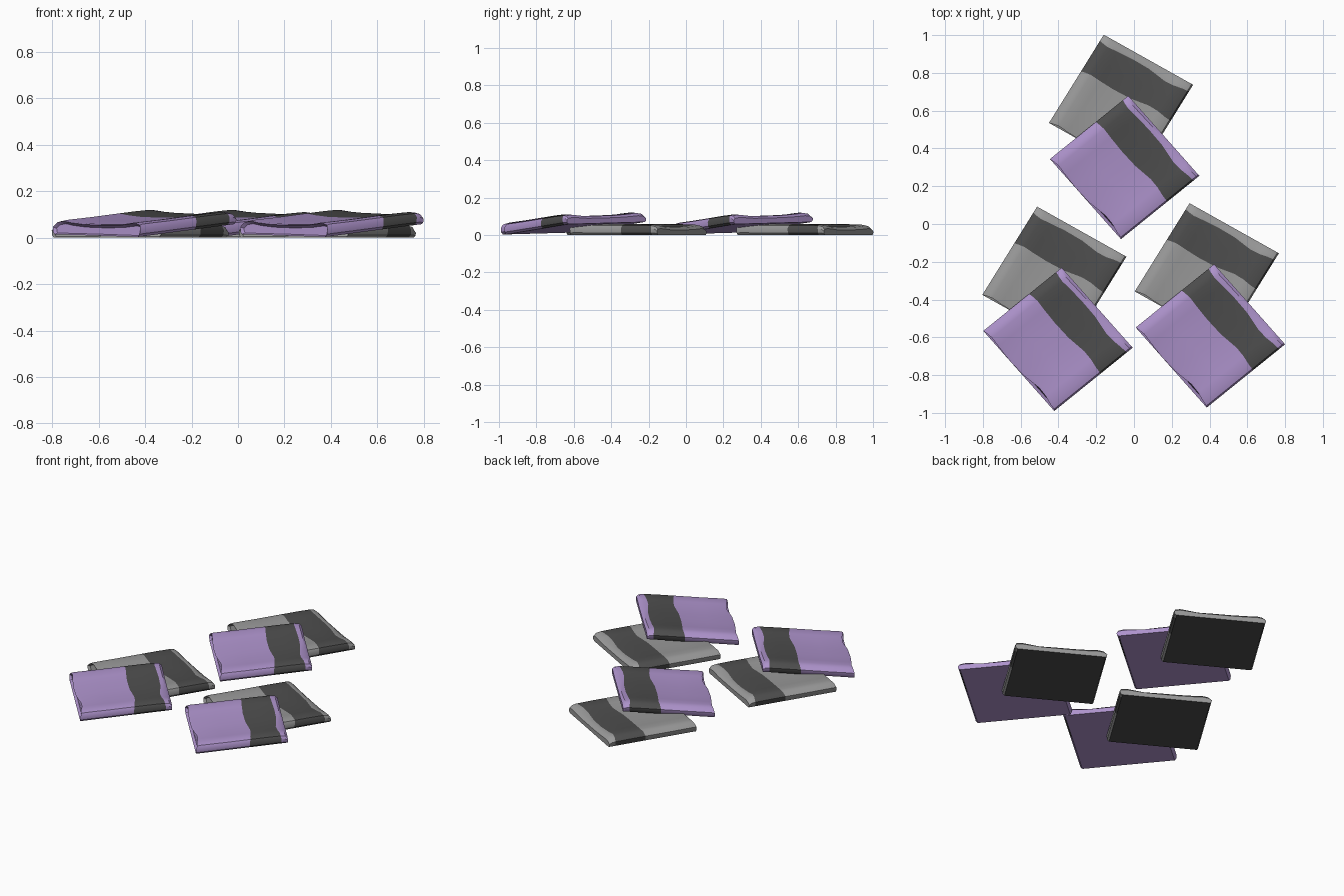
import bpy, bmesh
from mathutils import Vector

if "Cube" in bpy.data.objects:
    bpy.data.objects.remove(bpy.data.objects["Cube"])


def material(name, rgb):
    m = bpy.data.materials.new(name)
    m.diffuse_color = (*rgb, 1)
    m.use_nodes = True
    m.node_tree.nodes["Principled BSDF"].inputs["Base Color"].default_value = m.diffuse_color
    return m


PURPLE = material("soft_purple", (0.42, 0.29, 0.60))
GRAY = material("mid_gray", (0.32, 0.32, 0.32))
DARK = material("charcoal", (0.075, 0.075, 0.075))

# cross-section of the folded cloth: position across (0-1), height, wave of the cut lines
SECTION = [
    (0.02, 0.0, 0), (0.5, 0.0, 0), (0.975, 0.0, 0),
    (0.995, 0.012, 0), (1.0, 0.035, 0), (0.985, 0.052, .01), (0.93, 0.058, .015),
    (0.84, 0.054, .035), (0.74, 0.047, .04), (0.55, 0.046, .005), (0.36, 0.047, .0),
    (0.2, 0.052, .01), (0.10, 0.058, .02), (0.04, 0.052, .01),
    (0.0, 0.032, 0), (0.005, 0.01, 0),
]
# stations along the cloth: position, height scale, amount of wave
STATIONS = [(0.0, 0.98, 1), (0.04, 1.03, .8), (0.3, 1.0, .3), (0.585, 1.0, .8),
            (0.75, 1.0, .2), (0.93, 0.97, -.8), (0.975, 0.88, -.3), (1.0, 0.6, 0)]


def towel(name, origin, along, across, main, under):
    """Folded towel with a dark stripe, swept between wavy ends."""
    o, A, B = Vector(origin), Vector(along), Vector(across)
    bm = bmesh.new()
    rings = []
    for s, h, w in STATIONS:
        rings.append([bm.verts.new(o + A * (s + w * wave) + B * b + Vector((0, 0, z * h)))
                      for b, z, wave in SECTION])
    n = len(SECTION)
    for i in range(len(rings) - 1):
        for j in range(n):
            k = (j + 1) % n
            f = bm.faces.new((rings[i][j], rings[i][k], rings[i + 1][k], rings[i + 1][j]))
            if j < 2:
                f.material_index = under      # underside
            elif i in (3, 4):
                f.material_index = 1          # stripe
    low = bm.faces.new(rings[0])
    bm.faces.new(rings[-1])
    bmesh.ops.recalc_face_normals(bm, faces=bm.faces)
    # tucked-in fold at the open end
    bmesh.ops.inset_individual(bm, faces=[low], thickness=0.009, depth=-0.015)
    me = bpy.data.meshes.new(name)
    bm.to_mesh(me)
    bm.free()
    ob = bpy.data.objects.new(name, me)
    bpy.context.collection.objects.link(ob)
    me.materials.append(main)
    me.materials.append(DARK)
    bpy.ops.object.select_all(action='DESELECT')
    ob.select_set(True)
    bpy.context.view_layer.objects.active = ob
    bpy.ops.object.shade_smooth_by_angle(angle=0.6)


# three pairs: flat gray towel with a purple one leaning on it
for tag, dx, dy in (("back", 0, 0), ("left", -0.353, -0.91), ("right", 0.454, -0.892)):
    towel("gray_towel_" + tag, (-0.45 + dx, 0.535 + dy, 0),
          (0.29, 0.467, 0), (0.473, -0.265, 0), GRAY, 1)
    towel("purple_towel_" + tag, (-0.445 + dx, 0.344 + dy, 0.015),
          (0.415, 0.335, 0.055), (0.376, -0.424, -0.012), PURPLE, 0)
